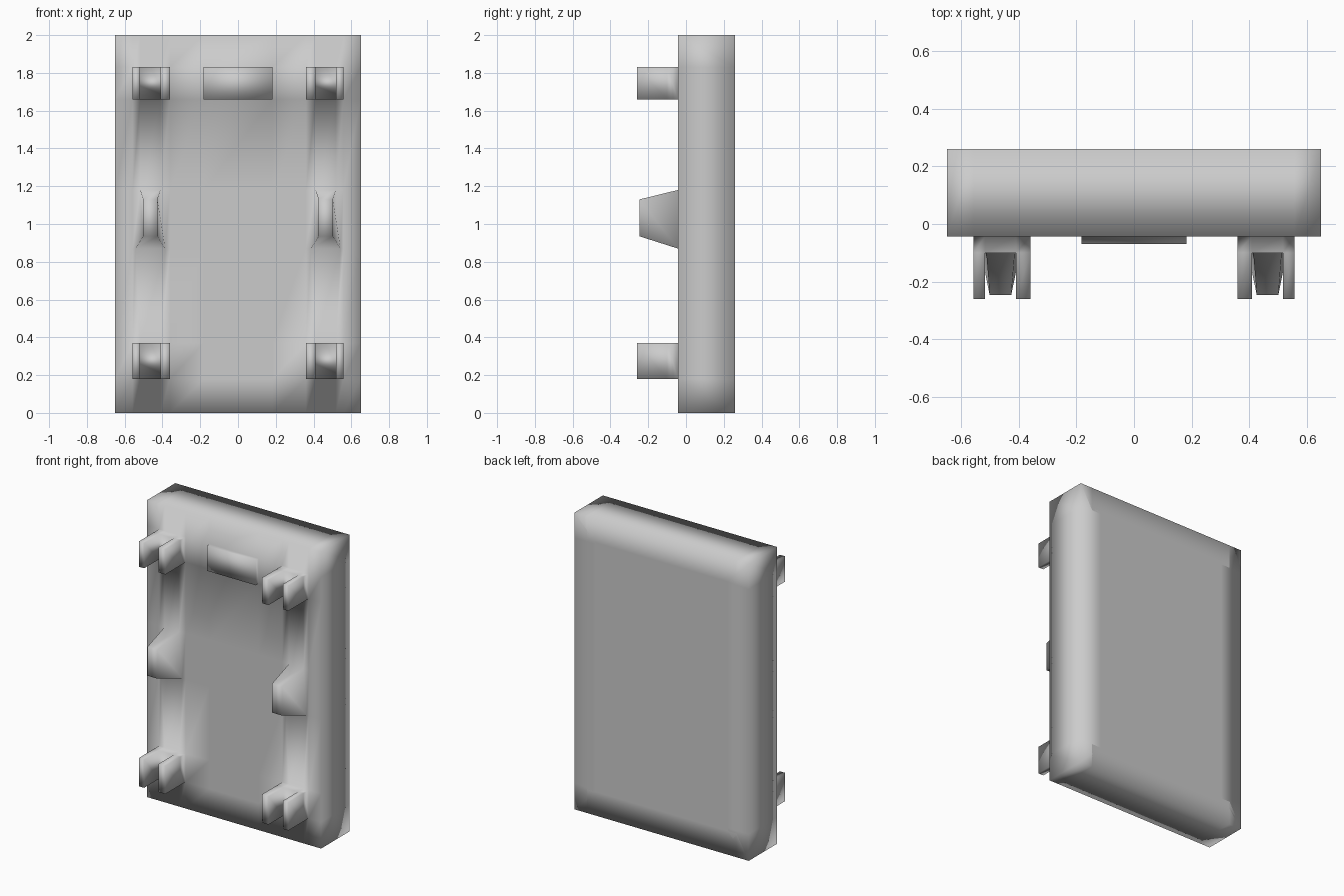
import bpy
import bmesh
from mathutils import Vector

if "Cube" in bpy.data.objects:
    bpy.data.objects.remove(bpy.data.objects["Cube"])

FRONT, BACK, TIP = -0.043, 0.26, -0.26

bm = bmesh.new()

# Front of the panel: a grid whose lines follow the raised features
half = [0.183, 0.36, 0.41, 0.518, 0.558, 0.65]
xs = [-x for x in reversed(half)] + half
zs = [0, 0.18, 0.37, 0.87, 1.18, 1.66, 1.83, 2.0]
grid = [[bm.verts.new((x, FRONT, z)) for x in xs] for z in zs]
for lower, upper in zip(grid, grid[1:]):
    for i in range(len(xs) - 1):
        bm.faces.new((lower[i], lower[i + 1], upper[i + 1], upper[i]))

# Side walls, then the back with a border loop
rim = [e for e in bm.edges if e.is_boundary]
ret = bmesh.ops.extrude_edge_only(bm, edges=rim)
for v in ret["geom"]:
    if isinstance(v, bmesh.types.BMVert):
        v.co.y = BACK
loop = [e for e in ret["geom"] if isinstance(e, bmesh.types.BMEdge) and e.is_boundary]
back = bmesh.ops.contextual_create(bm, geom=loop)["faces"]
bmesh.ops.recalc_face_normals(bm, faces=bm.faces[:])
bmesh.ops.inset_region(bm, faces=back, thickness=0.16, use_even_offset=True)


def lift(x_range, z_range, y_from, y_to):
    """Pull the front cells inside a rectangle forward; return the moved vertices."""
    x0, x1 = sorted(x_range)
    z0, z1 = z_range
    cells = []
    for f in bm.faces:
        c = f.calc_center_median()
        flat = all(abs(v.co.y - y_from) < 1e-4 for v in f.verts)
        if flat and x0 < c.x < x1 and z0 < c.z < z1:
            cells.append(f)
    new = bmesh.ops.extrude_face_region(bm, geom=cells)["geom"]
    verts = [v for v in new if isinstance(v, bmesh.types.BMVert)]
    bmesh.ops.translate(bm, vec=Vector((0, y_to - y_from, 0)), verts=verts)
    old = [f for f in cells if f.is_valid]
    if old:
        bmesh.ops.delete(bm, geom=old, context="FACES")
    return verts


# Upper latch bar
lift((-0.183, 0.183), (1.66, 1.83), FRONT, -0.07)

for s in (-1, 1):
    # Forked clips: a shared base and two prongs
    for z_range in ((0.18, 0.37), (1.66, 1.83)):
        lift((s * 0.36, s * 0.558), z_range, FRONT, -0.10)
        lift((s * 0.36, s * 0.41), z_range, -0.10, TIP)
        lift((s * 0.518, s * 0.558), z_range, -0.10, TIP)

    # Tapered middle peg
    for v in lift((s * 0.41, s * 0.518), (0.87, 1.18), FRONT, -0.247):
        v.co.x = s * (0.427 if abs(v.co.x) < 0.46 else 0.502)
        v.co.z = 0.935 if v.co.z < 1 else 1.13

# Widen the lower foot of each middle peg
for v in bm.verts:
    if abs(v.co.z - 0.87) < 1e-4 and abs(v.co.y - FRONT) < 1e-4:
        s = 1 if v.co.x > 0 else -1
        if abs(abs(v.co.x) - 0.41) < 1e-4:
            v.co.x = s * 0.385
        elif abs(abs(v.co.x) - 0.518) < 1e-4:
            v.co.x = s * 0.543

bmesh.ops.recalc_face_normals(bm, faces=bm.faces[:])
for f in bm.faces:
    f.smooth = True

mesh = bpy.data.meshes.new("clip_on_panel")
bm.to_mesh(mesh)
bm.free()
panel = bpy.data.objects.new("clip_on_panel", mesh)
bpy.context.collection.objects.link(panel)
